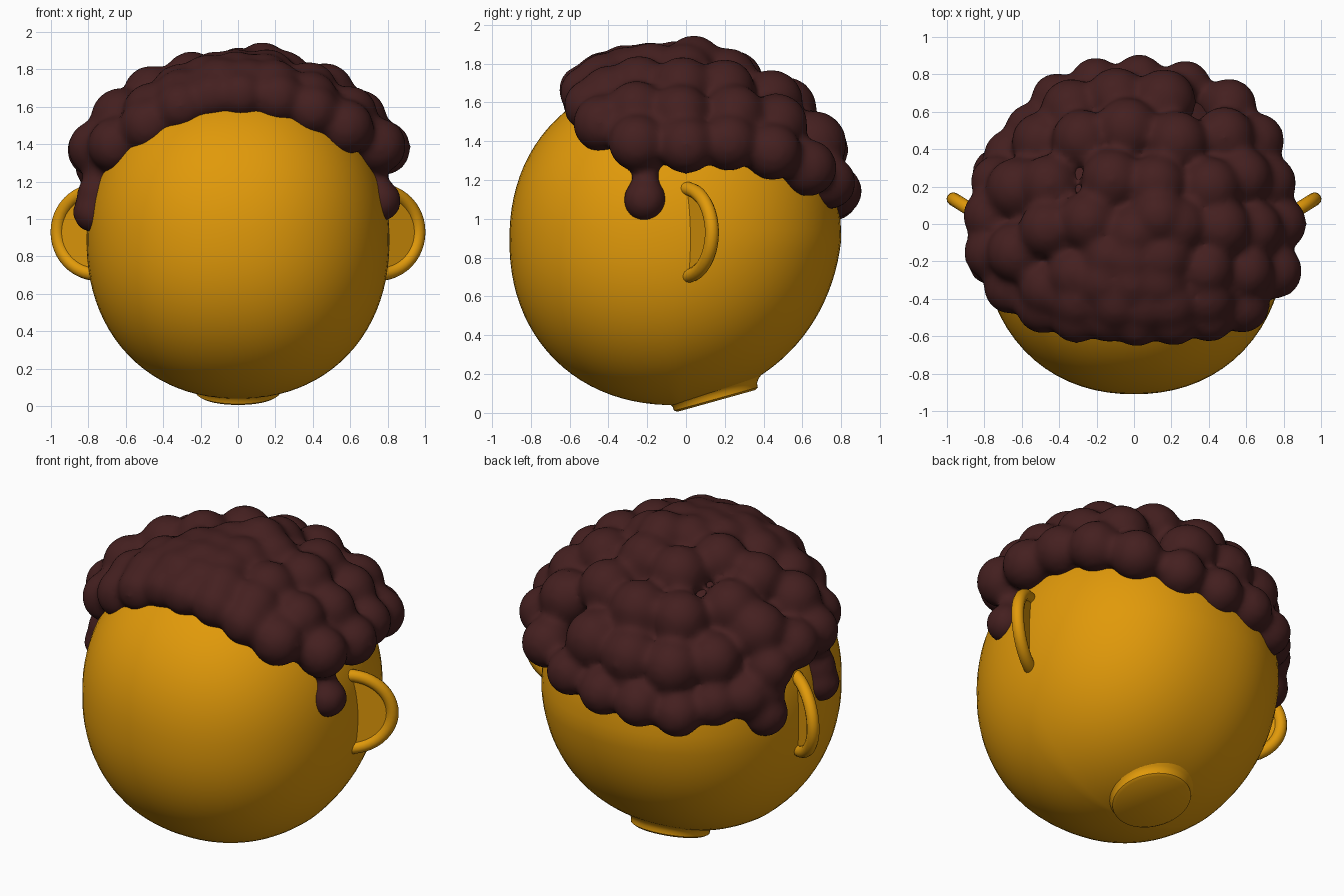
import bpy, bmesh, random
from math import sin, cos, acos, radians, pi, atan2, degrees
from mathutils import Matrix, Vector

random.seed(4)
if "Cube" in bpy.data.objects:
    bpy.data.objects.remove(bpy.data.objects["Cube"])


def material(name, rgb):
    m = bpy.data.materials.new(name)
    m.use_nodes = True
    m.diffuse_color = (*rgb, 1)
    m.node_tree.nodes["Principled BSDF"].inputs["Base Color"].default_value = (*rgb, 1)
    return m


SKIN = material("golden skin", (0.75, 0.32, 0.003))
HAIR = material("dark brown hair", (0.058, 0.014, 0.014))


def add_mesh(name, bm, *mats):
    me = bpy.data.meshes.new(name)
    bmesh.ops.recalc_face_normals(bm, faces=bm.faces)
    for f in bm.faces:
        f.smooth = True
    bm.to_mesh(me)
    bm.free()
    for m in mats:
        me.materials.append(m)
    ob = bpy.data.objects.new(name, me)
    bpy.context.collection.objects.link(ob)
    return ob


def sharpen(ob):
    bpy.ops.object.select_all(action='DESELECT')
    ob.select_set(True)
    bpy.context.view_layer.objects.active = ob
    bpy.ops.object.shade_smooth_by_angle(angle=radians(40))


CENTRE = Vector((0, -0.055, 0.89))
RADII = Vector((0.81, 0.855, 0.85))


def head_point(d, out=0):
    """Surface of the slightly boxy head along unit direction d, flatter at the nape."""
    p = 2.16
    swell = sum(abs(c) ** p for c in d) ** (-1 / p)
    swell -= 0.12 * max(0, d.y) * max(0, -d.z)
    return CENTRE + Vector([d[i] * (RADII[i] * swell + out) for i in range(3)])


def on_head(az, theta, out):
    a = radians(az)
    return head_point(Vector((sin(theta) * cos(a), sin(theta) * sin(a), cos(theta))), out)


# Hairline curls: azimuth (front is -90), height, radius, distance out
RIM = [(-88, 1.65, .13, .04), (-64, 1.63, .14, .04), (-46, 1.56, .14, .04),
       (-32, 1.47, .15, .05), (-14, 1.38, .15, .08), (4, 1.37, .15, .08),
       (20, 1.38, .15, .07), (36, 1.33, .15, .08), (52, 1.25, .15, .06),
       (70, 1.18, .14, .02), (88, 1.14, .14, .0), (105, 1.12, .14, .0),
       (121, 1.08, .14, -.01), (136, 1.12, .14, -.04), (149, 1.14, .14, -.02),
       (160, 1.28, .14, .04), (173, 1.36, .15, .07), (187, 1.37, .15, .07),
       (202, 1.38, .15, .02), (217, 1.48, .15, .0), (234, 1.58, .14, .02),
       (252, 1.64, .13, .03)]


def rim_at(az):
    """Polar angle and distance out of the hairline at any azimuth."""
    az = (az + 88) % 360 - 88
    ring = RIM + [(RIM[0][0] + 360,) + RIM[0][1:]]
    for (a, za, _, oa), (b, zb, _, ob) in zip(ring, ring[1:]):
        if a <= az <= b:
            t = (az - a) / (b - a)
            out = oa + (ob - oa) * t
            return acos((za + (zb - za) * t - CENTRE.z) / (RADII.z + out)), out


# Head, with the scalp under the curls in hair colour
bm = bmesh.new()
bmesh.ops.create_uvsphere(bm, u_segments=72, v_segments=48, radius=1)
for f in bm.faces:
    d = f.calc_center_median().normalized()
    f.material_index = int(acos(d.z) < 0.92 * rim_at(degrees(atan2(d.y, d.x)))[0])
for v in bm.verts:
    v.co = head_point(v.co.normalized())
add_mesh("head", bm, SKIN, HAIR)

# Tilted neck plug with a flare running into the head
bm = bmesh.new()
profile = [(0, 0), (.208, 0), (.224, .01), (.226, .032), (.24, .052), (.27, .076), (.34, .125)]
verts = [bm.verts.new((r, 0, h)) for r, h in profile]
edges = [bm.edges.new(pair) for pair in zip(verts, verts[1:])]
bmesh.ops.spin(bm, geom=verts + edges, cent=(0, 0, 0), axis=(0, 0, 1), angle=2 * pi, steps=48)
bmesh.ops.remove_doubles(bm, verts=bm.verts, dist=0.0005)
neck = add_mesh("neck", bm, SKIN)
neck.matrix_world = Matrix.Translation((0, .157, .062)) @ Matrix.Rotation(radians(15.6), 4, 'X')
sharpen(neck)

# Ears: a bent tube with a thin plate inside
for side, label in ((1, "left"), (-1, "right")):
    arc = []
    for i in range(25):
        t = -pi / 2 + pi * i / 24
        reach = 0.252 * cos(t)
        arc.append(Vector((side * (.752 + .85 * reach), .53 * reach, .93 + .225 * sin(t))))
    cu = bpy.data.curves.new(label + "_ear_rim", 'CURVE')
    cu.dimensions = '3D'
    cu.bevel_depth = 0.036
    cu.bevel_resolution = 4
    cu.use_fill_caps = True
    sp = cu.splines.new('POLY')
    sp.points.add(len(arc) - 1)
    for pt, co in zip(sp.points, arc):
        pt.co = (*co, 1)
    sp.use_smooth = True
    cu.materials.append(SKIN)
    bpy.context.collection.objects.link(bpy.data.objects.new(label + "_ear_rim", cu))

    bm = bmesh.new()
    bm.faces.new([bm.verts.new(co) for co in arc])
    plate = add_mesh(label + "_ear_plate", bm, SKIN)
    mod = plate.modifiers.new("thickness", 'SOLIDIFY')
    mod.thickness = 0.02
    mod.offset = 0
    for f in plate.data.polygons:
        f.use_smooth = False

# Curly hair: overlapping balls fused into one skin
balls = []
for az, z, r, out in RIM:
    balls.append((on_head(az, rim_at(az)[0], out), r))
for frac, count, shift in ((.78, 16, 5), (.54, 12, 0), (.28, 7, 12), (0, 1, 0)):
    for i in range(count):
        az = 360 * i / count + shift + random.uniform(-5, 5)
        theta, out = rim_at(az)
        back = max(0, sin(radians(az))) * frac
        centre = on_head(az, theta * frac, 0.025 + (out - 0.025) * frac - 0.01 * back)
        balls.append((centre, random.uniform(.15, .165) + .015 * back))
balls.append((Vector((.13, .04, 1.80)), .15))

# Sideburns and the low curl behind one ear
for az, z, r in ((-11, 1.10, .115), (-11, 1.2, .075), (-11, 1.26, .075),
                 (191, 1.04, .115), (191, 1.14, .11), (190, 1.25, .11),
                 (157, 1.02, .135), (157, 1.15, .13)):
    balls.append((on_head(az, acos((z - CENTRE.z) / RADII.z), -0.02), r))

bm = bmesh.new()
for centre, r in balls:
    bmesh.ops.create_icosphere(bm, subdivisions=3, radius=r, matrix=Matrix.Translation(centre))
hair = add_mesh("curly_hair", bm, HAIR)
fuse = hair.modifiers.new("fuse", 'REMESH')
fuse.mode = 'VOXEL'
fuse.voxel_size = 0.022
fuse.use_smooth_shade = True
soft = hair.modifiers.new("soften", 'SMOOTH')
soft.factor = 0.5
soft.iterations = 14
